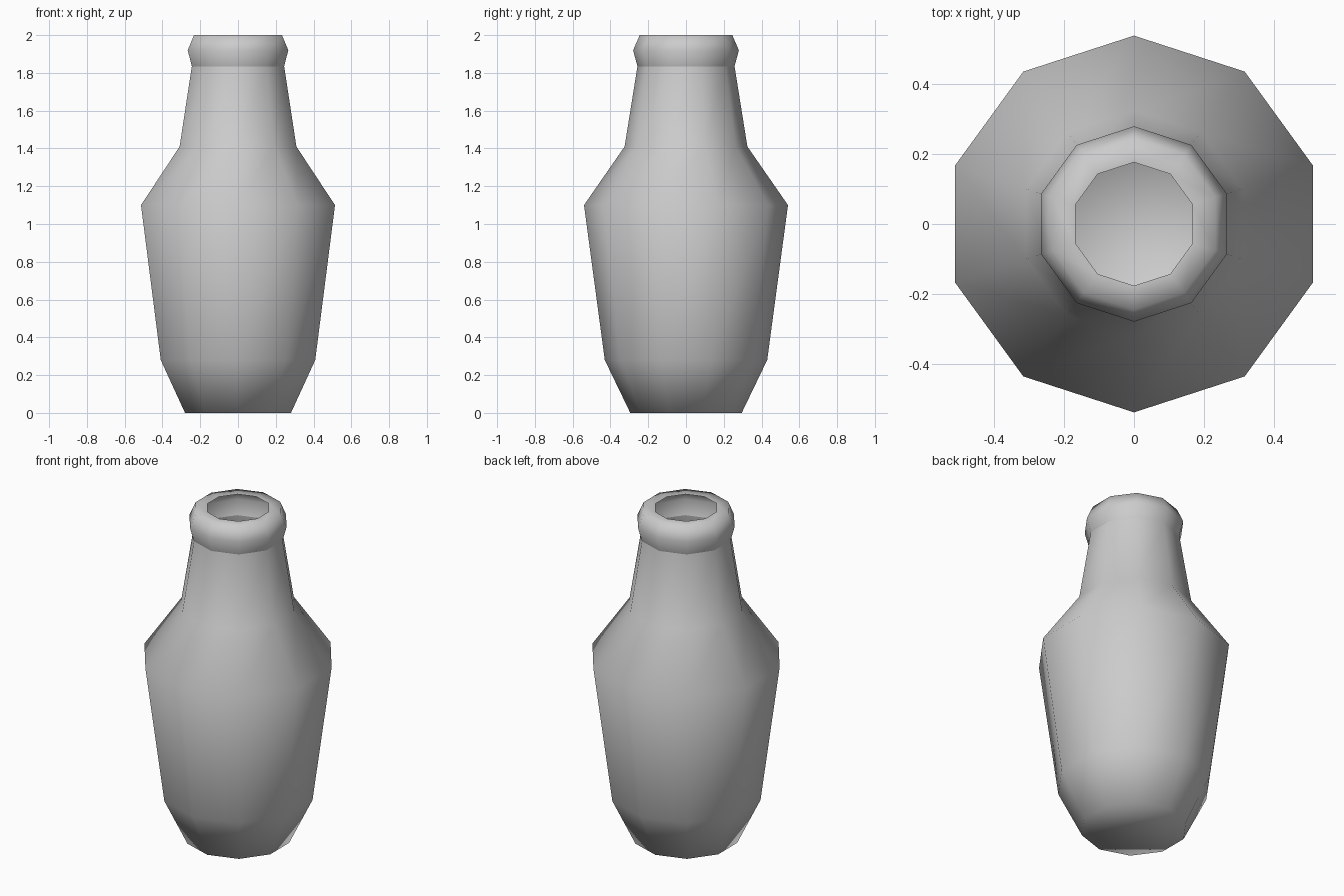
import bpy, bmesh
from math import sin, cos, pi

SIDES = 10

cube = bpy.data.objects.get("Cube")
if cube:
    bpy.data.objects.remove(cube)

grey = bpy.data.materials.new("plain grey")
grey.use_nodes = True
colour = (0.6, 0.6, 0.6, 1)
grey.diffuse_color = colour
grey.node_tree.nodes["Principled BSDF"].inputs["Base Color"].default_value = colour


def lathe(name, profile, closed_bottom=False):
    """Spin a (radius, height) profile into a ten-sided shell with a corner on +y."""
    bm = bmesh.new()
    rings = []
    for r, z in profile:
        angles = [pi / 2 + 2 * pi * i / SIDES for i in range(SIDES)]
        rings.append([bm.verts.new((r * cos(a), r * sin(a), z)) for a in angles])
    for low, high in zip(rings, rings[1:]):
        for i in range(SIDES):
            j = (i + 1) % SIDES
            bm.faces.new((low[i], low[j], high[j], high[i]))
    if closed_bottom:
        bm.faces.new(rings[0][::-1])
    for face in bm.faces:
        face.smooth = True
    mesh = bpy.data.meshes.new(name)
    bm.to_mesh(mesh)
    bm.free()
    mesh.materials.append(grey)
    obj = bpy.data.objects.new(name, mesh)
    bpy.context.collection.objects.link(obj)
    return obj


# Body: foot, belly, shoulder and neck
lathe("bottle_body", [(0.295, 0), (0.43, 0.28), (0.54, 1.1), (0.325, 1.41),
                      (0.257, 1.835)], closed_bottom=True)

# Lip: bulging ring with a flat top around the open mouth
lathe("bottle_lip", [(0.257, 1.835), (0.28, 1.92), (0.245, 2.0), (0.177, 2.0)])
